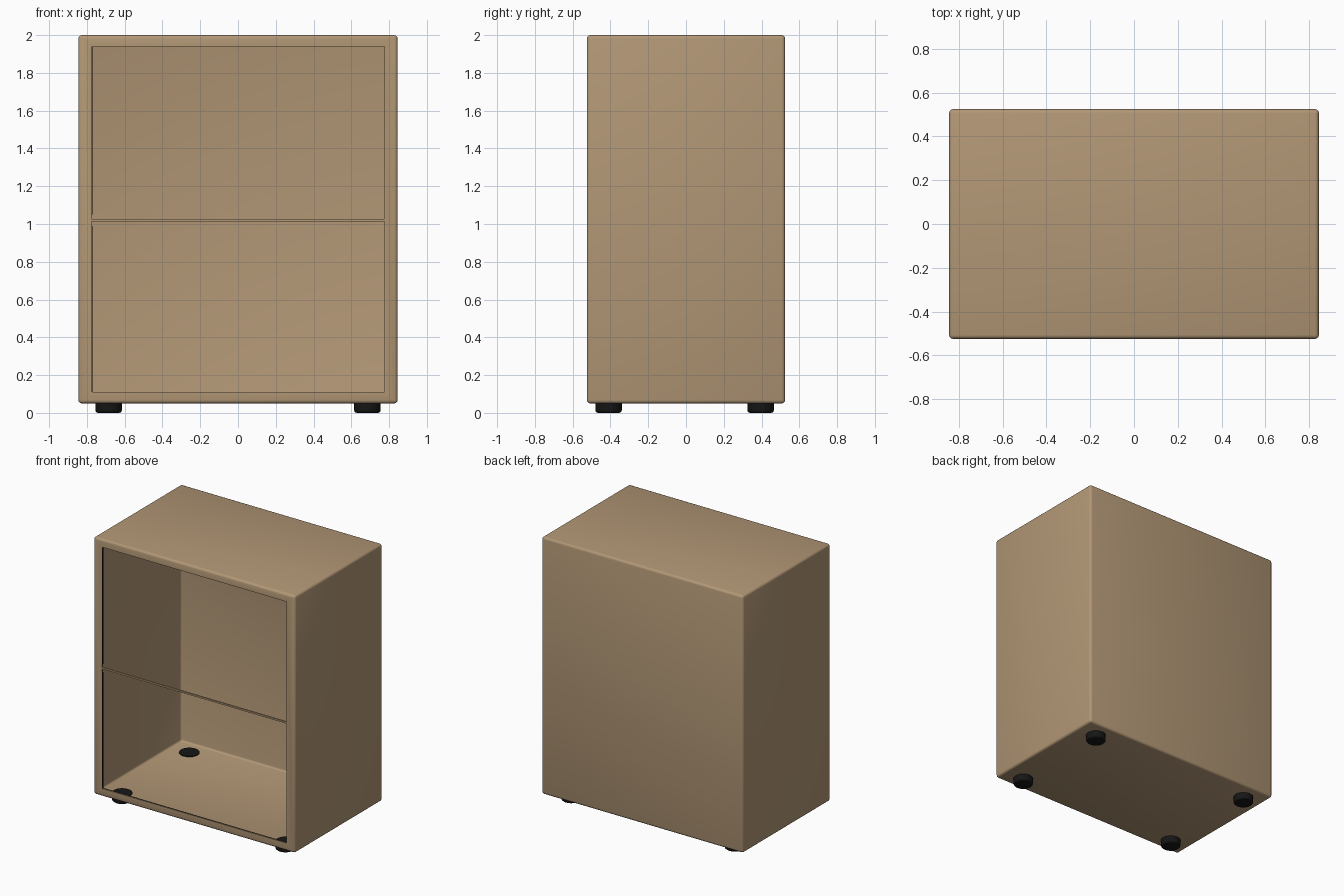
import bpy
import bmesh

default = bpy.data.objects.get("Cube")
if default:
    bpy.data.objects.remove(default, do_unlink=True)


def material(name, rgb):
    mat = bpy.data.materials.new(name)
    mat.use_nodes = True
    color = (*rgb, 1)
    mat.diffuse_color = color
    bsdf = mat.node_tree.nodes["Principled BSDF"]
    bsdf.inputs["Base Color"].default_value = color
    bsdf.inputs["Roughness"].default_value = 0.7
    return mat


TAN = material("tan board", (0.445, 0.31, 0.18))
BLACK = material("black rubber", (0.008, 0.008, 0.008))

# Overall cabinet and opening limits
HALF_W, HALF_D = 0.845, 0.525
BOTTOM, TOP = 0.05, 2.0
OPEN_W, OPEN_LOW, OPEN_HIGH = 0.775, 0.11, 1.94


def add_object(name, bm, mat):
    mesh = bpy.data.meshes.new(name)
    bm.to_mesh(mesh)
    bm.free()
    mesh.materials.append(mat)
    obj = bpy.data.objects.new(name, mesh)
    bpy.context.collection.objects.link(obj)
    return obj


def smooth(obj):
    bpy.ops.object.select_all(action="DESELECT")
    obj.select_set(True)
    bpy.context.view_layer.objects.active = obj
    bpy.ops.object.shade_smooth_by_angle()


def box_mesh(size, center):
    bm = bmesh.new()
    bmesh.ops.create_cube(bm, size=1)
    bmesh.ops.scale(bm, vec=size, verts=bm.verts)
    bmesh.ops.translate(bm, vec=center, verts=bm.verts)
    return bm


# Thin hollow cabinet: rounded box with an inset opening and a short inner lip
bm = box_mesh((2 * HALF_W, 2 * HALF_D, TOP - BOTTOM), (0, 0, (TOP + BOTTOM) / 2))
bmesh.ops.bevel(bm, geom=bm.edges[:], offset=0.018, segments=3,
                profile=0.5, affect="EDGES")
front = min(bm.faces, key=lambda f: f.calc_center_median().y)
bmesh.ops.inset_individual(bm, faces=[front], thickness=0.02)
for v in front.verts:
    v.co.x = OPEN_W if v.co.x > 0 else -OPEN_W
    v.co.z = OPEN_HIGH if v.co.z > 1 else OPEN_LOW
lip = bmesh.ops.extrude_discrete_faces(bm, faces=[front])["faces"][0]
rim = list(lip.edges)
lip_verts = list(lip.verts)
bmesh.ops.delete(bm, geom=[lip], context="FACES_ONLY")
bmesh.ops.remove_doubles(bm, verts=bm.verts, dist=0.0001)
edges = [e for e in bm.edges if e.is_boundary]
turned = bmesh.ops.extrude_edge_only(bm, edges=edges)["geom"]
for v in turned:
    if isinstance(v, bmesh.types.BMVert):
        v.co.y += 0.015
bmesh.ops.recalc_face_normals(bm, faces=bm.faces)
cabinet = add_object("cabinet_shell", bm, TAN)
solid = cabinet.modifiers.new("thin walls", "SOLIDIFY")
solid.thickness = 0.004
solid.offset = -1
smooth(cabinet)

# Slim rail across the middle of the opening
add_object("middle_rail", box_mesh((2 * OPEN_W, 0.012, 0.012),
                                   (0, -0.515, 1.02)), TAN)

# Dark seal on the opening edge, split by the rail
for name, low, high in (("upper", 1.05, OPEN_HIGH), ("lower", OPEN_LOW, 0.99)):
    add_object(name + "_edge_seal",
               box_mesh((0.006, 0.012, high - low),
                        (-OPEN_W + 0.002, -0.517, (low + high) / 2)), BLACK)

# Four round feet that pass just through the thin floor
for side, x in (("right", -0.685), ("left", 0.685)):
    for end, y in (("front", -0.41), ("back", 0.395)):
        bm = bmesh.new()
        bmesh.ops.create_cone(bm, cap_ends=True, segments=32,
                              radius1=0.07, radius2=0.07, depth=0.06)
        bmesh.ops.translate(bm, vec=(x, y, 0.03), verts=bm.verts)
        base = [e for e in bm.edges if all(v.co.z < 0.01 for v in e.verts)]
        bmesh.ops.bevel(bm, geom=base, offset=0.014, segments=3,
                        profile=0.5, affect="EDGES")
        smooth(add_object(f"{end}_{side}_foot", bm, BLACK))
